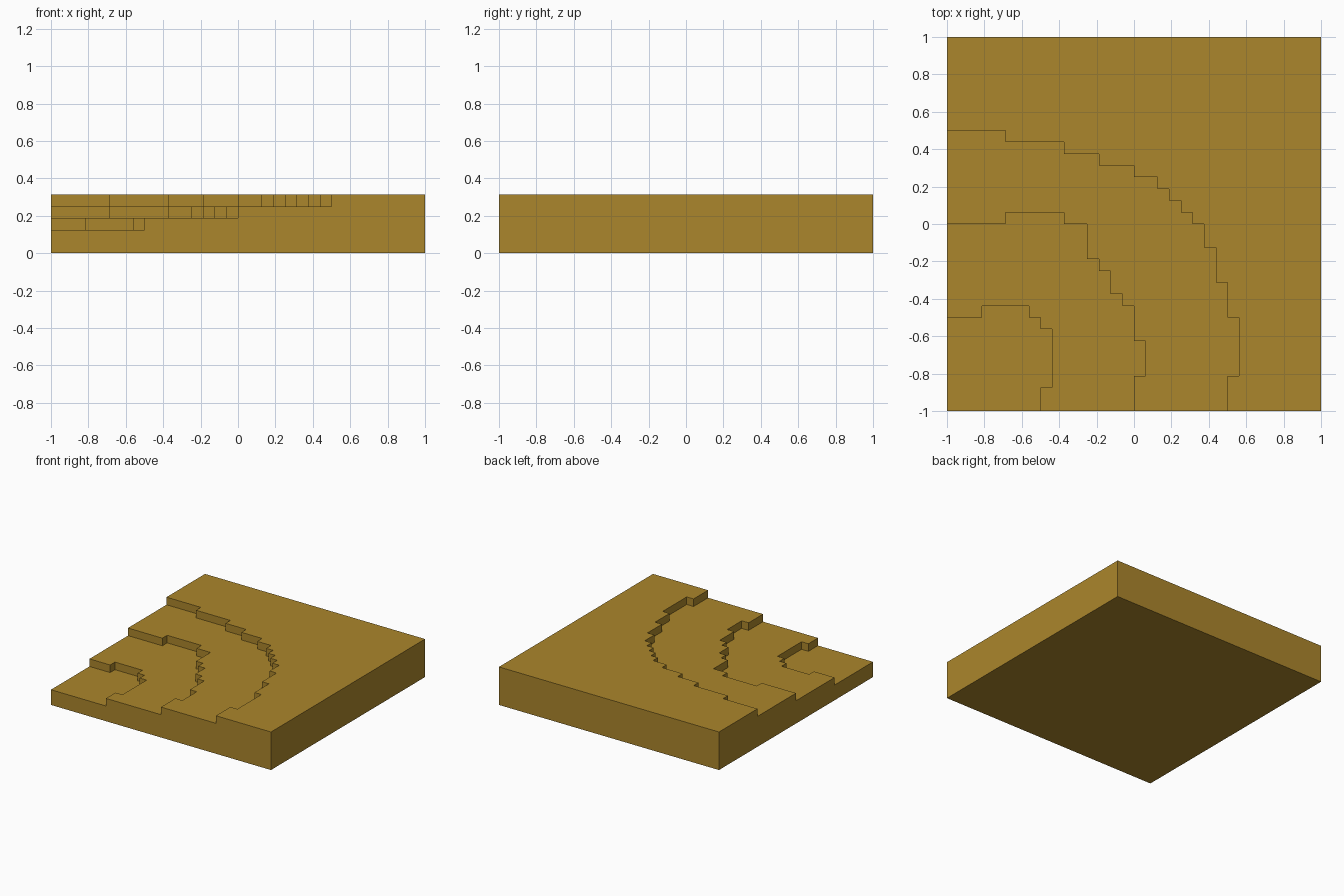
import bpy
import bmesh

cube = bpy.data.objects.get("Cube")
if cube:
    bpy.data.objects.remove(cube, do_unlink=True)

U = 1 / 16          # block grid unit
SIZE = 32           # slab side in units
FLOOR = 2           # height of the lowest terrace in units

# Terrace edges, lowest first: start y on the left side, then (x, y) steps:
# run along to x, then turn to y, ending on the front side.
EDGES = [
    (8, [(3, 9), (7, 8), (8, 7), (9, 2), (8, 0)]),
    (16, [(5, 17), (10, 16), (12, 13), (13, 12), (14, 10), (15, 9),
          (16, 6), (17, 3), (16, 0)]),
    (24, [(5, 23), (10, 22), (13, 21), (16, 20), (18, 19), (19, 18),
          (20, 17), (21, 16), (22, 14), (23, 11), (24, 8), (25, 3), (24, 0)]),
]


def stair_path(start, steps):
    """Expand the steps into the corner points of a stepped line."""
    path, y = [(0, start)], start
    for x, next_y in steps:
        path += [(x, y), (x, next_y)]
        y = next_y
    return path


bm = bmesh.new()


def face(points):
    bm.faces.new([bm.verts.new((x * U - 1, y * U - 1, z * U)) for x, y, z in points])


paths = [stair_path(*e) for e in EDGES]
corner = [(0, 0)]
rim = [(0, SIZE), (SIZE, SIZE), (SIZE, 0)]

# Flat terraces between neighbouring edges
for level, (inner, outer) in enumerate(zip([corner] + paths, paths + [rim])):
    face([(x, y, FLOOR + level) for x, y in outer + inner[::-1]])

# Risers along each stepped edge
for level, path in enumerate(paths):
    low, high = FLOOR + level, FLOOR + level + 1
    for a, b in zip(path, path[1:]):
        face([(*a, low), (*b, low), (*b, high), (*a, high)])

# Stepped front and left sides share one profile
top = FLOOR + len(EDGES)
profile = [(0, 0), (SIZE, 0), (SIZE, top)]
for level in reversed(range(len(EDGES))):
    d = EDGES[level][0]
    profile += [(d, FLOOR + level + 1), (d, FLOOR + level)]
profile.append((0, FLOOR))
face([(d, 0, z) for d, z in profile])
face([(0, d, z) for d, z in profile])

# Plain right side, back and underside
S = SIZE
face([(S, 0, 0), (S, S, 0), (S, S, top), (S, 0, top)])
face([(0, S, 0), (S, S, 0), (S, S, top), (0, S, top)])
face([(0, 0, 0), (S, 0, 0), (S, S, 0), (0, S, 0)])

bmesh.ops.remove_doubles(bm, verts=bm.verts[:], dist=0.001)
bmesh.ops.recalc_face_normals(bm, faces=bm.faces[:])

mesh = bpy.data.meshes.new("terraced_slab")
bm.to_mesh(mesh)
bm.free()
slab = bpy.data.objects.new("terraced_slab", mesh)
bpy.context.collection.objects.link(slab)

# Ochre earth colour
colour = (0.41, 0.24, 0.025, 1)
mat = bpy.data.materials.new("ochre")
mat.use_nodes = True
mat.diffuse_color = colour
bsdf = next(n for n in mat.node_tree.nodes if n.type == "BSDF_PRINCIPLED")
bsdf.inputs["Base Color"].default_value = colour
mesh.materials.append(mat)
